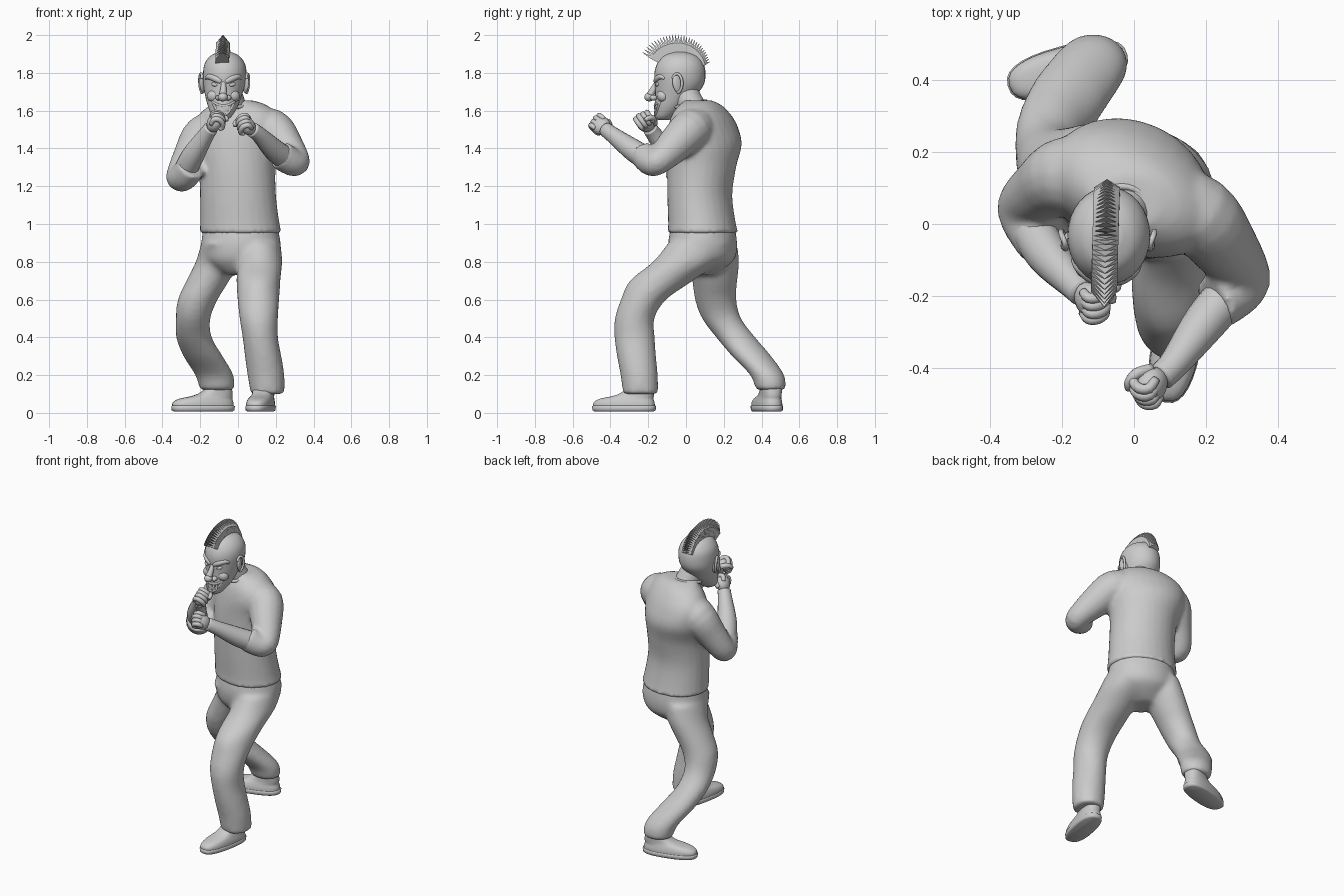
import bpy, bmesh, math
from mathutils import Vector, Matrix, Euler

if "Cube" in bpy.data.objects:
    bpy.data.objects.remove(bpy.data.objects["Cube"])


def smooth_path(pts, sub):
    # Catmull-Rom through tuples of any length
    vs = [list(p) for p in pts]
    out = []
    for i in range(len(vs) - 1):
        a, b, c, d = vs[max(i - 1, 0)], vs[i], vs[i + 1], vs[min(i + 2, len(vs) - 1)]
        for k in range(sub):
            t = k / sub
            out.append([0.5 * (2 * q + (r - p) * t + (2 * p - 5 * q + 4 * r - s) * t * t
                        + (3 * q - p - 3 * r + s) * t ** 3) for p, q, r, s in zip(a, b, c, d)])
    return out + [vs[-1]]


def skin(bm, rings):
    rows = [[bm.verts.new(p) for p in r] for r in rings]
    n = len(rows[0])
    for a, b in zip(rows, rows[1:]):
        for i in range(n):
            bm.faces.new((a[i], a[(i + 1) % n], b[(i + 1) % n], b[i]))
    bm.faces.new(rows[0][::-1])
    bm.faces.new(rows[-1])


def stack(bm, secs, n=28, sub=4, power=1):
    # horizontal (super)ellipses: z, cx, cy, rx, ry, turn in degrees
    def squash(v):
        return math.copysign(abs(v) ** power, v)
    rings = []
    for z, cx, cy, rx, ry, turn in smooth_path([(*s, 0)[:6] for s in secs], sub):
        m = Matrix.Rotation(math.radians(turn), 3, 'Z')
        angles = [2 * math.pi * i / n for i in range(n)]
        rings.append([m @ Vector((rx * squash(math.cos(a)), ry * squash(math.sin(a)), 0))
                      + Vector((cx, cy, z)) for a in angles])
    skin(bm, rings)


def tube(bm, pts, n=16, sub=4):
    # round tube through x, y, z, radius
    ps = smooth_path(pts, sub)
    cs = [Vector(p[:3]) for p in ps]
    rings, u = [], None
    for i, p in enumerate(ps):
        t = (cs[min(i + 1, len(cs) - 1)] - cs[max(i - 1, 0)]).normalized()
        u = t.orthogonal() if u is None else u - t * u.dot(t)
        u.normalize()
        v = t.cross(u)
        rings.append([cs[i] + p[3] * (u * math.cos(2 * math.pi * k / n) + v * math.sin(2 * math.pi * k / n))
                      for k in range(n)])
    skin(bm, rings)


def ball(bm, loc, size, rot=(0, 0, 0), seg=20):
    m = Matrix.LocRotScale(Vector(loc), Euler([math.radians(a) for a in rot]), Vector(size))
    bmesh.ops.create_uvsphere(bm, u_segments=seg, v_segments=seg // 2, radius=1, matrix=m)


def finish(name, bm, remesh=0, smooth=True, iters=4):
    bmesh.ops.recalc_face_normals(bm, faces=bm.faces)
    me = bpy.data.meshes.new(name)
    bm.to_mesh(me)
    bm.free()
    ob = bpy.data.objects.new(name, me)
    bpy.context.collection.objects.link(ob)
    if remesh:
        r = ob.modifiers.new("Merge", 'REMESH')
        r.mode, r.voxel_size, r.use_smooth_shade = 'VOXEL', remesh, True
        s = ob.modifiers.new("Soften", 'SMOOTH')
        s.factor, s.iterations = 0.5, iters
    if smooth:
        me.polygons.foreach_set("use_smooth", [True] * len(me.polygons))
    return ob


# Shirt: twisted torso with both sleeves
bm = bmesh.new()
stack(bm, [(.95, .015, .09, .22, .187, -12), (1.0, .01, .085, .212, .178, -12), (1.15, 0, .073, .203, .17, -14),
           (1.3, -.003, .083, .205, .18, -18), (1.42, -.008, .1, .23, .185, -27), (1.52, 0, .09, .245, .162, -27),
           (1.59, .003, .08, .21, .132, -25), (1.635, 0, .075, .145, .098, -20), (1.655, -.015, .06, .085, .075, 0)])
tube(bm, [(.08, .06, 1.5, .11), (.18, .025, 1.5, .11), (.25, -.06, 1.418, .095), (.308, -.145, 1.335, .073),
          (.285, -.185, 1.328, .074), (.222, -.222, 1.368, .078)])
tube(bm, [(-.08, .12, 1.5, .115), (-.185, .135, 1.465, .11), (-.25, .1, 1.365, .092), (-.305, .05, 1.255, .076),
          (-.285, .0, 1.255, .078), (-.245, -.055, 1.305, .078)])
finish("shirt", bm, .013)

# Trousers: pelvis, front leg and back leg merged
bm = bmesh.new()
stack(bm, [(1.0, .012, .09, .195, .165, -12), (.9, .016, .088, .212, .182, -12), (.82, .012, .088, .2, .172, -10),
           (.77, .005, .08, .14, .13), (.73, -.01, .07, .06, .08)])
stack(bm, [(.9, .115, .07, .11, .165), (.8, .115, 0, .12, .175), (.7, .108, -.13, .117, .168),
           (.6, .108, -.225, .111, .12), (.5, .11, -.272, .102, .105), (.4, .118, -.272, .094, .107),
           (.3, .133, -.262, .097, .104), (.2, .148, -.248, .098, .099), (.1, .157, -.24, .09, .094)])
stack(bm, [(.9, -.085, .1, .11, .17), (.8, -.11, .145, .114, .137), (.7, -.16, .152, .114, .12),
           (.6, -.213, .157, .106, .11), (.5, -.238, .188, .092, .104), (.4, -.233, .263, .095, .104),
           (.3, -.185, .348, .105, .104), (.2, -.125, .43, .102, .09), (.12, -.11, .45, .092, .08)])
finish("trousers", bm, .013, iters=12)

# Shoes: sole plus upper, turned to the toe direction
for name, (x, y), toe in (("front", (.12, -.328), -101.5), ("back", (-.185, .428), -165)):
    d = Vector((math.cos(math.radians(toe)), math.sin(math.radians(toe))))

    def shoe(bm, secs, sub):
        stack(bm, [(z, x + d.x * o, y + d.y * o, rx, ry, toe) for z, o, rx, ry in secs], 28, sub, .78)
    bm = bmesh.new()
    shoe(bm, [(.008, 0, .16, .06), (.014, 0, .17, .068), (.035, 0, .172, .069), (.04, 0, .165, .064)], 1)
    finish(name + "_sole", bm)
    bm = bmesh.new()
    shoe(bm, [(.03, 0, .166, .066), (.055, 0, .164, .065), (.075, -.015, .143, .06),
              (.095, -.06, .1, .055), (.13, -.085, .07, .055), (.17, -.085, .06, .052)], 3)
    finish(name + "_shoe", bm)

# Forearms and clenched fists, thumbs up and palms inward
arms = {"left": ([(.285, -.17, 1.325, .062), (.2, -.27, 1.385, .06), (.115, -.385, 1.47, .043),
                  (.075, -.425, 1.5, .04)], (.048, -.45, 1.52), 1),
        "right": ([(-.29, .0, 1.26, .062), (-.24, -.085, 1.36, .06), (-.17, -.165, 1.47, .043),
                   (-.145, -.19, 1.505, .04)], (-.122, -.212, 1.538), -1)}
for side, (path, c, m) in arms.items():
    bm = bmesh.new()
    tube(bm, path)
    finish(side + "_forearm", bm)
    c = Vector(c)
    d = (c - Vector(path[1][:3])).normalized()
    s = d.cross(Vector((0, 0, 1))).normalized()
    n = s.cross(d)
    turn = math.radians(55) * m
    s, n = s * math.cos(turn) + n * math.sin(turn), n * math.cos(turn) - s * math.sin(turn)
    bm = bmesh.new()
    rot = Matrix((d, s, n)).transposed().to_4x4()
    bmesh.ops.create_uvsphere(bm, u_segments=20, v_segments=12, radius=1,
                              matrix=Matrix.Translation(c) @ rot @ Matrix.Diagonal((.056, .05, .04, 1)))

    def strand(pts):
        tube(bm, [(*(c + d * a + s * b + n * e), r) for a, b, e, r in pts], 10, 3)
    for k in range(4):
        o = (k - 1.5) * .023
        reach = .052 - .005 * abs(k - 2)
        strand([(.0, o, .022, .013), (reach - .012, o, .024, .0145), (reach, o, .0, .0145),
                (reach - .012, o, -.028, .014), (.01, o, -.04, .012), (-.005, o, -.03, .01)])
    strand([(-.03, m * .032, -.012, .017), (.01, m * .046, -.032, .016), (.036, m * .028, -.045, .014),
            (.04, m * .005, -.048, .011)])
    finish(side + "_fist", bm)

# Neck and collar
bm = bmesh.new()
tube(bm, [(-.02, .05, 1.58, .078), (-.035, .02, 1.64, .073), (-.06, -.02, 1.72, .072)], 20)
finish("neck", bm)
bm = bmesh.new()
tube(bm, [(-.033 + .08 * math.cos(a), .025 + .08 * math.sin(a), 1.634 + .016 * math.sin(a), .01)
          for a in [math.pi * i / 8 for i in range(17)]], 8, 2)
finish("collar", bm)

# Head
bm = bmesh.new()
stack(bm, [(1.55, -.085, -.12, .025, .03), (1.57, -.085, -.112, .052, .053), (1.62, -.08, -.082, .078, .085),
           (1.68, -.077, -.055, .097, .108), (1.74, -.073, -.035, .111, .13), (1.80, -.07, -.032, .115, .135),
           (1.85, -.07, -.03, .106, .122), (1.89, -.07, -.03, .076, .09), (1.91, -.07, -.03, .035, .04)], 32)
head = finish("head", bm)
bpy.context.view_layer.update()


def on_face(x, z, out=0):
    hit, p, _, _ = head.ray_cast(Vector((x, -1, z)), Vector((0, 1, 0)))
    return Vector((x, (p.y if hit else -.1) - out, z))


# Mirrored facial features
FX = -.077
bm = bmesh.new()
for m in (-1, 1):
    ball(bm, on_face(FX + m * .048, 1.68, -.028), (.04, .034, .034), (0, m * 25, 0))
    tube(bm, [(*on_face(FX + m * a, z, -.008), r) for a, z, r in
              ((.012, 1.752, .014), (.04, 1.768, .018), (.075, 1.78, .015), (.092, 1.77, .008))], 10)
finish("brows_and_cheeks", bm)
bm = bmesh.new()
for m in (-1, 1):
    ball(bm, on_face(FX + m * .043, 1.737, -.008), (.022, .014, .011), (0, -m * 15, 0))
finish("eyes", bm)

# Nose with round tip and nostrils
bm = bmesh.new()
tube(bm, [(FX, -.15, 1.755, .012), (FX, -.172, 1.715, .016), (FX - .003, -.188, 1.685, .021)])
ball(bm, (FX - .003, -.194, 1.672), (.026, .027, .023))
for m in (-1, 1):
    ball(bm, (FX + m * .024, -.172, 1.668), (.018, .02, .015))
finish("nose", bm)

# Grinning mouth: lips and rows of teeth
bm = bmesh.new()
for drop in (.022, .072):
    tube(bm, [(*on_face(FX + x, 1.648 - drop * (1 - (x / .058) ** 2), -.002), .007)
              for x in (-.058, -.04, -.02, 0, .02, .04, .058)], 8, 2)
finish("lips", bm)
bm = bmesh.new()
for drop, h in ((.034, .014), (.062, .01)):
    for i in range(-2, 3):
        x = i * .0165
        p = on_face(FX + x, 1.648 - drop * (1 - (x / .058) ** 2), -.001)
        bmesh.ops.create_cube(bm, size=1, matrix=Matrix.Translation(p) @ Matrix.Diagonal((.0145, .01, h, 1)))
finish("teeth", bm, smooth=False)

# Ears: rim and bowl
for side, m in (("left", 1), ("right", -1)):
    bm = bmesh.new()
    x = -.073 + m * .114
    ball(bm, (x, -.045, 1.742), (.013, .028, .05), (12, 0, m * 25))
    tube(bm, [(x + m * (.004 + .012 * max(0, math.cos(a - .3))), -.047 + .026 * math.cos(a),
               1.745 + .05 * math.sin(a), .008)
              for a in [math.radians(150 - 30 * i) for i in range(9)]], 8, 3)
    finish(side + "_ear", bm)

# Mohawk: fan of pointed blades over the skull
bm = bmesh.new()
N = 30
for i in range(N):
    t = i / (N - 1)
    a = math.radians(150 - 127 * t)
    r0, r1 = .1, .232 - .064 * t + .006 * math.sin(math.pi * t)
    out = Vector((0, math.cos(a), math.sin(a)))
    along = Vector((0, math.sin(a), -math.cos(a)))
    mid = Vector((-.075 - .008 * (1 - t), -.03, 1.793))
    h, w = r1 - r0, .036
    rows = []
    for x, f, th in ((-w, 0, .005), (w, 0, .005), (w, .6, .0072), (0, 1, .001), (-w, .6, .0072)):
        p = mid + Vector((x, 0, 0)) + out * (r0 + h * f)
        rows.append((bm.verts.new(p + along * th), bm.verts.new(p - along * th)))
    bm.faces.new([r[0] for r in rows])
    bm.faces.new([r[1] for r in rows][::-1])
    for p, q in zip(rows, rows[1:] + rows[:1]):
        bm.faces.new((p[0], p[1], q[1], q[0]))
finish("mohawk", bm, smooth=False)
